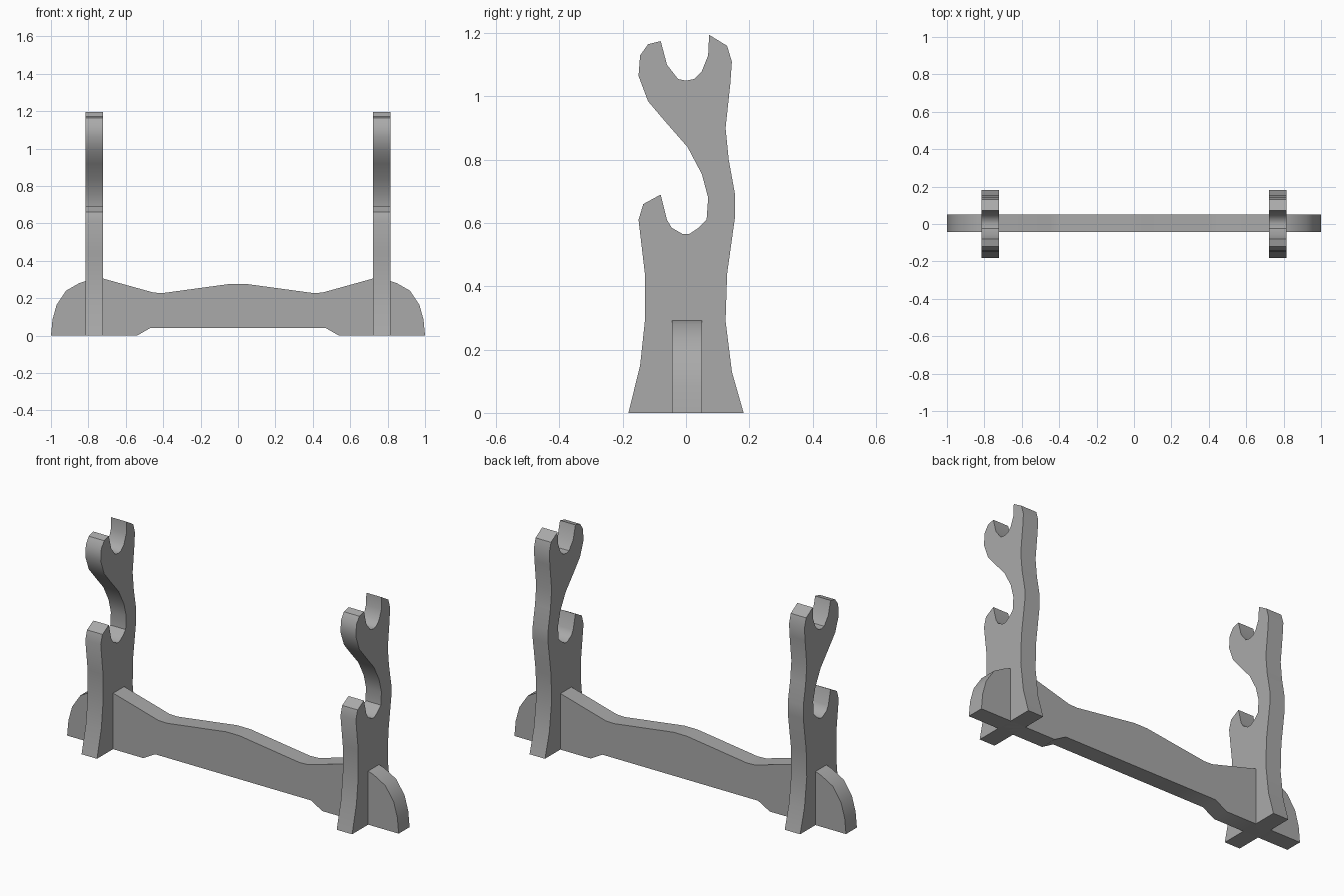
import bpy
import bmesh
from math import radians

# Remove the default cube
cube = bpy.data.objects.get("Cube")
if cube:
    bpy.data.objects.remove(cube, do_unlink=True)

# Single plain grey finish
GREY = (0.4, 0.4, 0.4, 1.0)
finish = bpy.data.materials.new("plain grey")
finish.use_nodes = True
finish.diffuse_color = GREY
finish.node_tree.nodes["Principled BSDF"].inputs["Base Color"].default_value = GREY


def extrude_profile(name, points, place, start, end):
    """Make a solid by extruding a closed outline from start to end."""
    bm = bmesh.new()
    outline = [bm.verts.new(place(a, b, start)) for a, b in points]
    face = bm.faces.new(outline)
    extruded = bmesh.ops.extrude_face_region(bm, geom=[face])["geom"]
    for vert in extruded:
        if isinstance(vert, bmesh.types.BMVert):
            a_axis = place(0, 0, end - start)
            vert.co.x += a_axis[0]
            vert.co.y += a_axis[1]
            vert.co.z += a_axis[2]
    bmesh.ops.recalc_face_normals(bm, faces=bm.faces)

    mesh = bpy.data.meshes.new(name)
    bm.to_mesh(mesh)
    bm.free()
    mesh.materials.append(finish)
    obj = bpy.data.objects.new(name, mesh)
    bpy.context.collection.objects.link(obj)

    # Smooth the curved edge while keeping the outline crisp
    bpy.ops.object.select_all(action="DESELECT")
    obj.select_set(True)
    bpy.context.view_layer.objects.active = obj
    bpy.ops.object.shade_smooth_by_angle(angle=radians(35))
    return obj


def across_x(a, b, depth):
    return (depth, a, b)


def across_y(a, b, depth):
    return (a, depth, b)


# Upright outline, split into its successive curves (y, z)
front_edge = [(-.182, 0), (-.145, .15), (-.13, .29), (-.13, .44),
              (-.15, .61), (-.135, .66), (-.08, .69)]
lower_cradle = [(-.06, .61), (-.045, .585), (-.01, .565), (.01, .565),
                (.04, .585), (.065, .61), (.07, .68), (.05, .755)]
neck = [(.005, .84), (-.065, .92), (-.12, .985), (-.15, 1.065),
        (-.145, 1.13), (-.12, 1.165), (-.08, 1.175)]
upper_cradle = [(-.06, 1.1), (-.025, 1.055), (0, 1.05), (.025, 1.055),
                (.05, 1.08), (.07, 1.13), (.073, 1.195)]
back_edge = [(.13, 1.16), (.145, 1.11), (.14, 1.04), (.125, .9),
             (.135, .8), (.155, .69), (.155, .62), (.13, .44),
             (.125, .29), (.145, .13), (.182, 0)]
upright = front_edge + lower_cradle + neck + upper_cradle + back_edge

# Matching uprights near each end
for side, sign in (("left", 1), ("right", -1)):
    extrude_profile(side + "_upright", upright, across_x, sign * .723, sign * .816)

# Crossbeam half outline, from the underside around to the crown (x, z)
half_beam = [(.47, .04), (.54, 0), (1, 0), (.992, .085), (.97, .165),
             (.92, .24), (.85, .28), (.816, .292), (.72, .305),
             (.45, .23), (.4, .228), (.04, .277)]
mirrored = [(-x, z) for x, z in reversed(half_beam)]
extrude_profile("crossbeam", half_beam + mirrored, across_y, -.044, .05)
